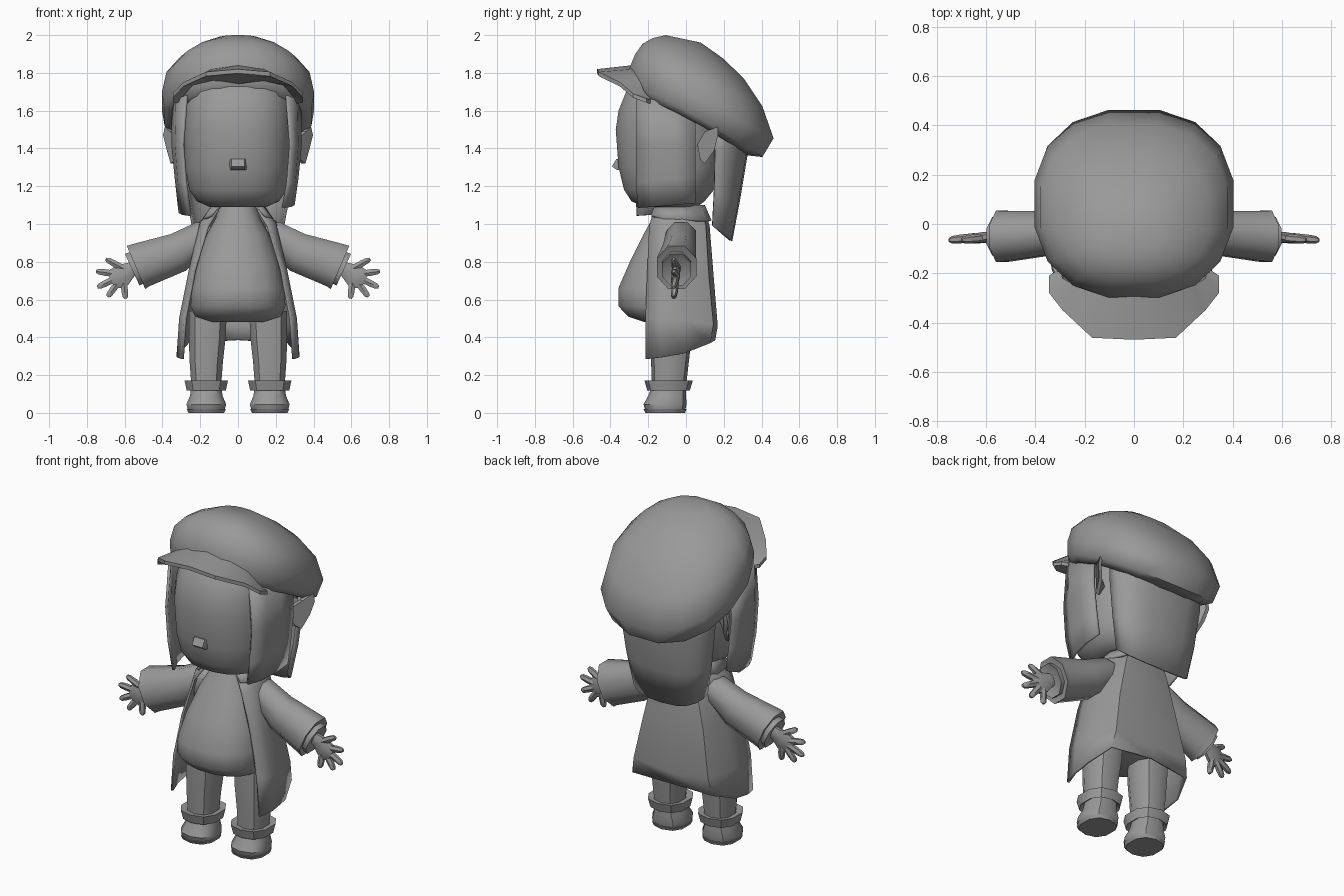
import bpy, bmesh, math
from mathutils import Vector

grey = bpy.data.materials.new("plain_grey")
grey.diffuse_color = (0.32, 0.32, 0.32, 1)


def finish(name, bm, thick=0, angle=40):
    bmesh.ops.recalc_face_normals(bm, faces=bm.faces)
    me = bpy.data.meshes.new(name)
    bm.to_mesh(me)
    bm.free()
    me.materials.append(grey)
    me.shade_smooth()
    me.set_sharp_from_angle(angle=math.radians(angle))
    ob = bpy.data.objects.new(name, me)
    bpy.context.collection.objects.link(ob)
    if thick:
        m = ob.modifiers.new("thickness", 'SOLIDIFY')
        m.thickness, m.offset = thick, -1
    return ob


def loft(name, rings, closed=True, caps=True, thick=0, angle=40):
    """Skin a list of equal-length point rings."""
    bm = bmesh.new()
    vs = [[bm.verts.new(p) for p in r] for r in rings]
    n = len(vs[0])
    for a, b in zip(vs, vs[1:]):
        for i in range(n if closed else n - 1):
            j = (i + 1) % n
            bm.faces.new((a[i], a[j], b[j], b[i]))
    if closed and caps:
        bm.faces.new(vs[0])
        bm.faces.new(vs[-1])
    return finish(name, bm, thick, angle)


def spow(v, e):
    return math.copysign(abs(v) ** e, v)


def oval(rx, yf, yb, zf, zb=None, n=16, e=0.85, cx=0, bow=0):
    """Rounded ring from a front point to a back point, optionally tilted."""
    zb = zf if zb is None else zb
    pts = []
    for i in range(n):
        a = 2 * math.pi * (i + 0.5) / n
        c, s = spow(math.cos(a), e), spow(math.sin(a), e)
        t = (1 + s) / 2
        pts.append((cx + rx * c, yf + (yb - yf) * t, zf + (zb - zf) * t + bow * c * c))
    return pts


def both(half):
    """Mirror a half outline that ends on the centre line."""
    return half + [(-x, y, z) for x, y, z in reversed(half[:-1])]


def tube(name, path, n=8, angle=50):
    """Tube through (centre, radius_in_xz, radius_y) stations lying near the xz plane."""
    d = (Vector(path[-1][0]) - Vector(path[0][0]))
    d.y = 0
    d.normalize()
    up, side = Vector((-d.z, 0, d.x)), Vector((0, 1, 0))
    rings = []
    for c, r, ry in path:
        rings.append([Vector(c) + up * r * math.cos(2 * math.pi * (i + .5) / n) * 1.05
                      + side * ry * math.sin(2 * math.pi * (i + .5) / n) * 1.05 for i in range(n)])
    return loft(name, rings, angle=angle)


# Head, nose and neck
loft("head", [oval(rx, f, b, z, n=20) for z, rx, f, b in (
    (1.09, .15, -.22, .06), (1.12, .22, -.29, .10), (1.18, .26, -.33, .15), (1.30, .282, -.36, .19),
    (1.50, .29, -.375, .2), (1.60, .285, -.36, .2), (1.70, .27, -.32, .19), (1.78, .22, -.25, .14))], angle=60)
loft("nose", [[(-.05, -.34, z), (.05, -.34, z), (.035, y, z), (-.035, y, z)]
              for z, y in ((1.285, -.365), (1.305, -.392), (1.345, -.368))])
loft("neck", [oval(.08, -.12, .04, z, n=10) for z in (1.0, 1.13)])

# Soft cap, tilted down to the back
loft("cap", [oval(rx, f, b, zf, zb, bow=w) for rx, f, zf, b, zb, w in (
    (.32, -.27, 1.68, .20, 1.50, 0), (.36, -.29, 1.69, .32, 1.36, .03), (.395, -.305, 1.75, .41, 1.35, .02),
    (.41, -.305, 1.83, .47, 1.45, .01), (.385, -.275, 1.90, .41, 1.62, .01), (.31, -.235, 1.955, .31, 1.77, 0),
    (.22, -.18, 1.985, .2, 1.875, 0), (.11, -.11, 2.0, .08, 1.96, 0))], angle=60)

# Cap brim: wedge sections of outer edge point and inner edge point
half = [((.345, -.21, 1.665), (.30, -.18, 1.655)), ((.345, -.28, 1.69), (.29, -.22, 1.70)),
        ((.29, -.35, 1.75), (.24, -.25, 1.77)), ((.17, -.462, 1.805), (.14, -.28, 1.82)),
        ((0, -.47, 1.82), (0, -.29, 1.84))]
secs = []
for o, i in half:
    drop = .02 + .08 * (1 - i[0] / .3)
    secs.append([i, o, (o[0], o[1], o[2] - .022), (i[0], i[1], i[2] - drop)])
secs += [[(-x, y, z) for x, y, z in s] for s in reversed(secs[:-1])]
loft("cap_brim", secs, angle=30)

# Back hair sheet
rows = []
for z, zc, xs, ys, yc in ((1.55, 1.5, .31, .16, .32), (1.40, 1.36, .305, .155, .325),
                          (1.18, 1.12, .28, .15, .285), (.99, .91, .245, .14, .245)):
    pts = []
    for k in range(6):
        a = k / 5 * math.pi / 2
        t = math.sin(a)
        pts.append((xs * spow(math.cos(a), .75), ys + (yc - ys) * t, z + (zc - z) * t))
    pts[-1] = (0, yc, zc)
    rows.append(both(pts))
loft("back_hair", rows, closed=False, thick=.015)

for s, tag in ((1, "right"), (-1, "left")):
    def mx(pts):
        return [(s * x, y, z) for x, y, z in pts]

    # Side hair lock, one a little longer than the other
    low = 0 if s > 0 else -.04
    loft("side_hair_" + tag, [mx(r) for r in (
        [(.265, -.265, 1.68), (.315, -.18, 1.66), (.335, -.06, 1.62), (.335, .05, 1.58)],
        [(.285, -.265, 1.42), (.32, -.18, 1.42), (.338, -.06, 1.42), (.338, .05, 1.42)],
        [(.27, -.265, 1.22), (.305, -.18, 1.23), (.32, -.06, 1.24), (.32, .05, 1.25)],
        [(.245, -.255, 1.085 + low), (.28, -.18, 1.09 + low), (.30, -.06, 1.10 + low), (.30, .05, 1.11)])],
        closed=False, thick=.015 * s)

    # Leaf-shaped ear
    loft("ear_" + tag, [mx([(x, y, z) for x, y, z in (
        (.26 + o, .06, 1.42), (.31 + o, .075, 1.34), (.335 + o, .10, 1.32), (.355 + o, .15, 1.39),
        (.375 + o, .17, 1.47), (.365 + o, .17, 1.515), (.34 + o, .10, 1.49))]) for o in (0, .022)])

    # Sleeve with an inner cuff
    def st(x, y, z, r, ry):
        return ((s * x, y, z), r, ry)
    tube("sleeve_" + tag, [st(.13, -.02, .945, .065, .07), st(.19, -.025, .935, .083, .08),
                           st(.315, -.035, .85, .108, .09), st(.515, -.05, .782, .124, .105),
                           st(.54, -.05, .77, .128, .108), st(.535, -.05, .772, .10, .085)])
    tube("inner_cuff_" + tag, [st(.50, -.05, .785, .09, .075), st(.56, -.05, .758, .095, .08),
                               st(.55, -.05, .762, .07, .06)])

    # Hand: flat palm and five fanned fingers
    tube("palm_" + tag, [st(.51, -.05, .785, .03, .022), st(.565, -.052, .76, .04, .022),
                         st(.61, -.055, .73, .062, .022), st(.65, -.06, .71, .058, .02),
                         st(.672, -.06, .70, .035, .014)])
    for k, (a, b) in enumerate((((.60, .76), (.70, .815)), ((.645, .735), (.752, .75)),
                                ((.65, .71), (.745, .665)), ((.635, .69), (.69, .615)),
                                ((.605, .69), (.595, .605)))):
        pts = []
        for t, r in ((0, .019), (.55, .019), (.88, .016), (1, .008)):
            pts.append(st(a[0] + (b[0] - a[0]) * t, -.055 - .01 * t, a[1] + (b[1] - a[1]) * t, r, r * .9))
        tube("finger_%d_%s" % (k + 1, tag), pts, n=6)

    # Leg, trouser cuff and shoe
    def stack(name, rows, **kw):
        loft(name + tag, [oval(rx, f, b, z, n=10, cx=s * cx, **kw) for z, cx, rx, f, b in rows])
    stack("leg_", ((.14, .168, .082, -.18, .0), (.27, .168, .092, -.185, .015),
                   (.40, .163, .102, -.19, .03), (.54, .16, .105, -.19, .04)))
    stack("trouser_cuff_", ((.135, .168, .085, -.18, .0), (.118, .168, .108, -.205, .02),
                            (.172, .168, .12, -.22, .036), (.165, .168, .085, -.18, .0)))
    stack("shoe_", ((.012, .168, .1, -.215, -.005), (.045, .168, .11, -.225, .003),
                    (.09, .168, .09, -.2, .0), (.14, .168, .083, -.18, .0)))
    stack("sole_", ((0, .168, .098, -.215, -.005), (.02, .168, .108, -.225, .002)))

# Shirt with a full belly
loft("shirt", [oval(rx, f, b, z) for z, rx, f, b in (
    (.48, .17, -.22, .04), (.51, .23, -.31, .08), (.565, .255, -.362, .1), (.66, .25, -.362, .1),
    (.80, .22, -.30, .1), (.95, .165, -.225, .09), (1.03, .12, -.18, .07), (1.09, .10, -.15, .05))], angle=60)

# Open coat: front edge, side, back corner, back centre on each row
loft("coat", [both(h) for h in (
    [(.11, -.17, 1.08), (.125, -.10, 1.08), (.13, -.03, 1.08), (.09, .085, 1.08), (0, .10, 1.08)],
    [(.165, -.195, .99), (.20, -.12, 1.01), (.205, -.02, 1.01), (.14, .105, .99), (0, .125, .99)],
    [(.235, -.205, .76), (.26, -.12, .76), (.255, -.01, .76), (.20, .12, .74), (0, .145, .74)],
    [(.285, -.215, .50), (.312, -.12, .50), (.31, -.01, .49), (.25, .145, .47), (0, .168, .46)],
    [(.30, -.215, .285), (.325, -.13, .295), (.325, -.01, .315), (.27, .13, .37), (0, .155, .385)])],
    closed=False, thick=.014, angle=50)

# Turned-down collar
loft("collar", [both(h) for h in (
    [(.10, -.165, 1.10), (.125, -.10, 1.105), (.135, -.03, 1.105), (.09, .085, 1.10), (0, .10, 1.10)],
    [(.15, -.185, 1.05), (.185, -.12, 1.03), (.19, -.03, 1.025), (.14, .11, 1.02), (0, .135, 1.02)])],
    closed=False, thick=.015)
